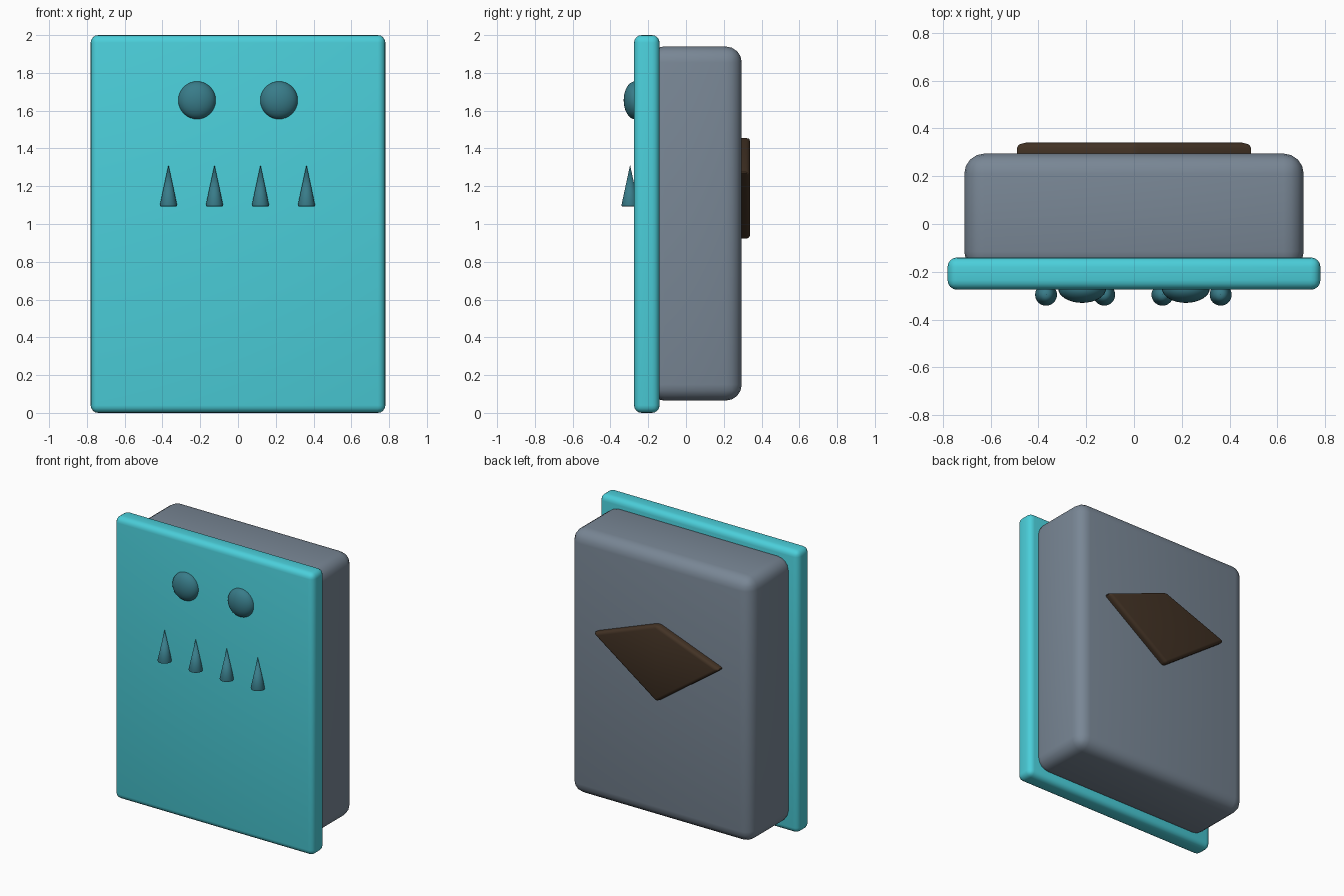
import bpy
from math import radians

if "Cube" in bpy.data.objects:
    bpy.data.objects.remove(bpy.data.objects["Cube"])


def material(name, rgb):
    m = bpy.data.materials.new(name)
    m.diffuse_color = (*rgb, 1)
    m.use_nodes = True
    m.node_tree.nodes["Principled BSDF"].inputs["Base Color"].default_value = m.diffuse_color
    return m


TEAL = material("teal", (0.07, 0.62, 0.70))
DARK_TEAL = material("dark_teal", (0.04, 0.20, 0.25))
SLATE = material("slate", (0.19, 0.24, 0.30))
BROWN = material("brown", (0.055, 0.032, 0.018))


def finish(obj, name, mat, bevel=0, segments=4):
    obj.name = name
    obj.data.materials.append(mat)
    bpy.ops.object.select_all(action='DESELECT')
    obj.select_set(True)
    bpy.context.view_layer.objects.active = obj
    if bevel:
        b = obj.modifiers.new("bevel", 'BEVEL')
        b.width, b.segments = bevel, segments
        b.limit_method, b.angle_limit = 'ANGLE', radians(35)
        bpy.ops.object.modifier_apply(modifier=b.name)
    bpy.ops.object.shade_smooth_by_angle(angle=radians(35))
    return obj


def box(name, lo, hi, mat, bevel):
    bpy.ops.mesh.primitive_cube_add(size=1, location=[(a + b) / 2 for a, b in zip(lo, hi)])
    obj = bpy.context.object
    obj.scale = [b - a for a, b in zip(lo, hi)]
    bpy.ops.object.transform_apply(location=False, rotation=False, scale=True)
    return finish(obj, name, mat, bevel)


# Front panel and the deeper body behind it
box("front_panel", (-0.78, -0.275, 0), (0.78, -0.14, 2), TEAL, 0.04)
box("body", (-0.71, -0.20, 0.065), (0.71, 0.295, 1.94), SLATE, 0.085)

# Eyes: flattened spheres half sunk in the panel
for side, x in (("left", -0.217), ("right", 0.217)):
    bpy.ops.mesh.primitive_uv_sphere_add(segments=32, ring_count=16, radius=1,
                                         location=(x, -0.27, 1.655))
    bpy.context.object.scale = (0.1, 0.06, 0.1)
    bpy.ops.object.transform_apply(location=False, rotation=False, scale=True)
    finish(bpy.context.object, side + "_eye", DARK_TEAL)

# Row of pointed teeth
for i in range(4):
    bpy.ops.mesh.primitive_cone_add(vertices=32, radius1=0.047, radius2=0, depth=0.22,
                                    location=(-0.368 + i * 0.2435, -0.296, 1.203))
    finish(bpy.context.object, f"tooth_{i + 1}", DARK_TEAL, 0.006, 2)

# Kite-shaped plate on the back
kite = [(0, 1.46), (0.5, 1.272), (0, 0.915), (-0.5, 1.272)]
verts = [(x, y, z) for y in (0.25, 0.34) for x, z in kite]
faces = [(0, 3, 2, 1), (4, 5, 6, 7)] + [(i, (i + 1) % 4, (i + 1) % 4 + 4, i + 4) for i in range(4)]
mesh = bpy.data.meshes.new("back_plate")
mesh.from_pydata(verts, [], faces)
# Make the normals face outward before rounding the edges
import bmesh
bm = bmesh.new()
bm.from_mesh(mesh)
bmesh.ops.recalc_face_normals(bm, faces=bm.faces)
bm.to_mesh(mesh)
bm.free()
plate = bpy.data.objects.new("back_plate", mesh)
bpy.context.collection.objects.link(plate)
finish(plate, "back_plate", BROWN, 0.022, 3)
